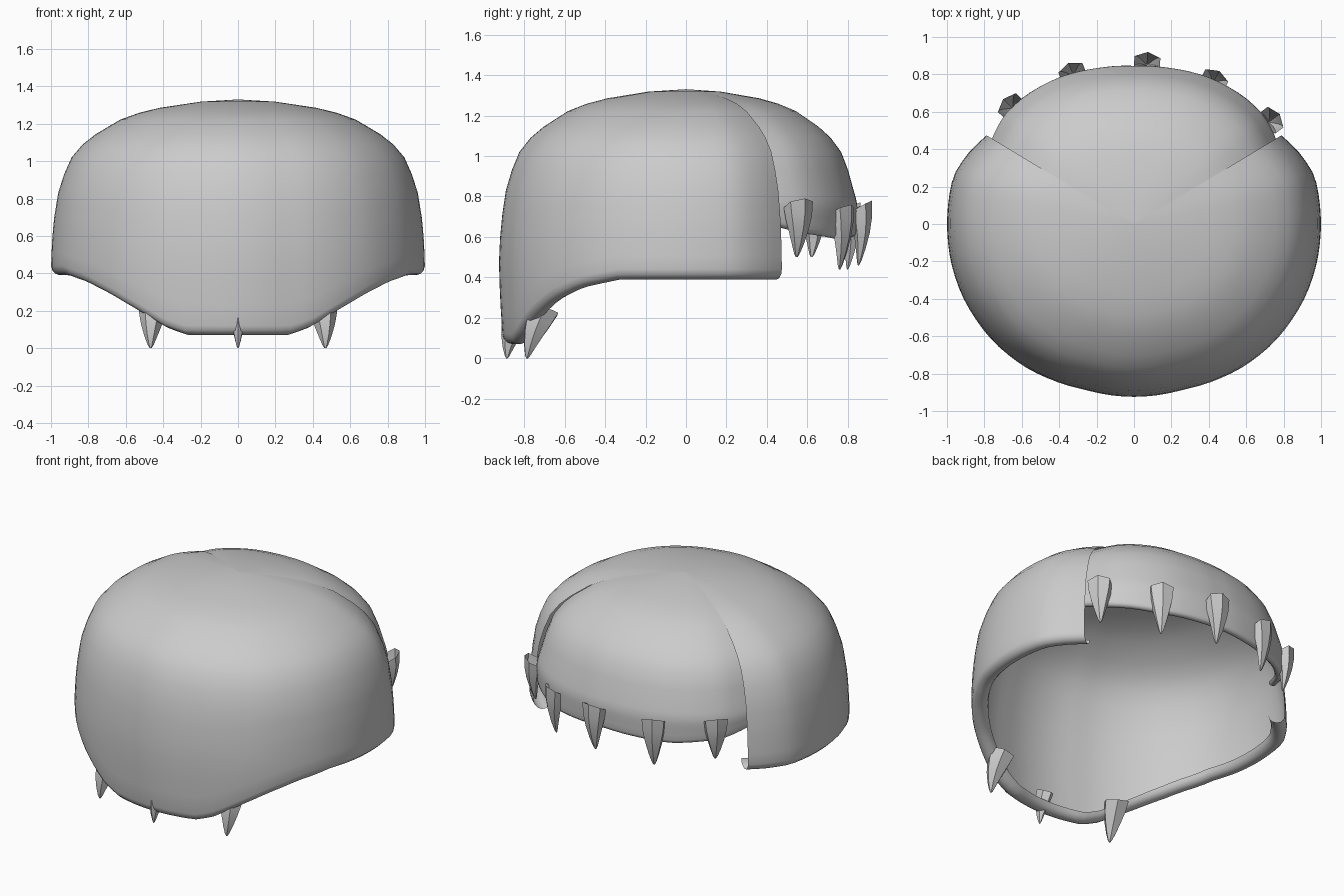
import bpy, bmesh, math
from mathutils import Vector

if "Cube" in bpy.data.objects:
    bpy.data.objects.remove(bpy.data.objects["Cube"])


def lerp_table(table, x):
    """Piecewise smooth lookup in a list of (key, value)."""
    if x <= table[0][0]:
        return table[0][1]
    for (a, va), (b, vb) in zip(table, table[1:]):
        if x <= b:
            return va + (vb - va) * (x - a) / (b - a)
    return table[-1][1]


def finish(bm, name, angle=50):
    me = bpy.data.meshes.new(name)
    bmesh.ops.remove_doubles(bm, verts=bm.verts, dist=0.0005)
    bmesh.ops.recalc_face_normals(bm, faces=bm.faces)
    bm.to_mesh(me)
    bm.free()
    ob = bpy.data.objects.new(name, me)
    bpy.context.collection.objects.link(ob)
    bpy.ops.object.select_all(action='DESELECT')
    ob.select_set(True)
    bpy.context.view_layer.objects.active = ob
    bpy.ops.object.shade_smooth_by_angle(angle=math.radians(angle))
    return ob


def skin(bm, rows, closed=False):
    vs = [[bm.verts.new(p) for p in row] for row in rows]
    n = len(rows[0])
    for r0, r1 in zip(vs, vs[1:]):
        for i in range(n if closed else n - 1):
            j = (i + 1) % n
            bm.faces.new((r0[i], r0[j], r1[j], r1[i]))
    return vs


# dome section: fraction of radius against height
DOME = [(0.0, 1.33), (0.2, 1.318), (0.42, 1.285), (0.53, 1.258), (0.63, 1.222),
        (0.76, 1.145), (0.83, 1.09), (0.89, 1.02), (0.93, 0.93), (0.962, 0.83)]
WALL = [(0.05, 0.975), (0.25, 0.99), (0.45, 1.0), (0.6, 0.993), (0.7, 0.983), (0.83, 0.962)]
BACK_WALL = [(0.6, 0.975), (0.75, 0.985), (0.83, 0.965)]

# plan radius and bottom edge against angle (0 = +x, -90 = front)
R_FRONT = [(-90, .925), (-73, .925), (-65, .94), (-55, .957), (-44, .976), (-35, .985),
           (-25, .995), (-12, 1.0), (0, 1.0), (15, 1.0), (23, .965), (31, .92)]
B_FRONT = [(-90, .07), (-72, .07), (-65, .105), (-55, .195), (-44, .285),
           (-33, .35), (-20, .39), (31, .39)]
R_BACK = [(29, .895), (40, .92), (49, .915), (63, .895), (77, .87), (90, .86)]
B_BACK = [(29, .66), (40, .62), (60, .59), (90, .60)]


def shell(name, a0, a1, mirror_at, radius, bottom, wall, lip, steps):
    """Thin dome segment whose lower edge rolls inwards."""
    bm = bmesh.new()
    cols = []
    for i in range(steps + 1):
        a = a0 + (a1 - a0) * i / steps
        key = mirror_at - abs(a - mirror_at) if mirror_at > 0 else mirror_at + abs(a - mirror_at)
        R, zb = lerp_table(radius, key), lerp_table(bottom, key)
        prof = [(s * R, z) for s, z in DOME]
        for k in range(1, 7):
            z = .83 + (zb + lip - .83) * k / 6
            prof.append((lerp_table(wall, z) * R, z))
        cr = prof[-1][0] - lip
        for d in (-30, -60, -90, -120, -150, -180):
            t = math.radians(d)
            prof.append((cr + lip * math.cos(t), zb + lip + lip * math.sin(t)))
        c, s = math.cos(math.radians(a)), math.sin(math.radians(a))
        cols.append([(r * c, r * s, z) for r, z in prof])
    skin(bm, cols)
    return finish(bm, name)


shell("front_shell", -211, 31, -90, R_FRONT, B_FRONT, WALL, .05, 66)
shell("back_shell", 29, 151, 90, R_BACK, B_BACK, BACK_WALL, .025, 32)


def claw(name, base, tip, width, depth, bow):
    """Six-sided curved spike, open at the wide end."""
    base, tip = Vector(base), Vector(tip)
    out = Vector((base.x, base.y, 0)).normalized()
    side = Vector((-out.y, out.x, 0))
    rows = []
    for t, f in ((0, 1), (.25, .9), (.5, .68), (.75, .42), (.93, .2), (1, .06)):
        c = base.lerp(tip, t) + out * bow * math.sin(math.pi * t)
        row = []
        for k in range(6):
            a = k * math.pi / 3
            u = math.cos(a)
            row.append(c + out * u * depth * f + side * math.sin(a) * width * f
                       + Vector((0, 0, .03 * u * (1 - t))))
        rows.append(row)
    bm = bmesh.new()
    vs = skin(bm, rows, True)
    bm.faces.new(vs[-1])
    return finish(bm, name, 35)


# upper spikes around the back edge
for i, (x, y, top, low) in enumerate([(-.66, .63, .76, .5), (-.33, .81, .74, .44),
                                      (.07, .865, .75, .46), (.43, .77, .73, .44),
                                      (.735, .555, .76, .5)]):
    claw(f"back_spike_{i + 1}", (x, y, top), (x * .985, y * .985, low), .08, .055, .012)

# lower spikes below the front edge
claw("front_spike_middle", (0, -.835, .2), (0, -.885, 0), .045, .06, .012)
for name, s in (("left", -1), ("right", 1)):
    claw(f"front_spike_{name}", (s * .45, -.70, .24), (s * .467, -.785, 0), .08, .075, .012)
